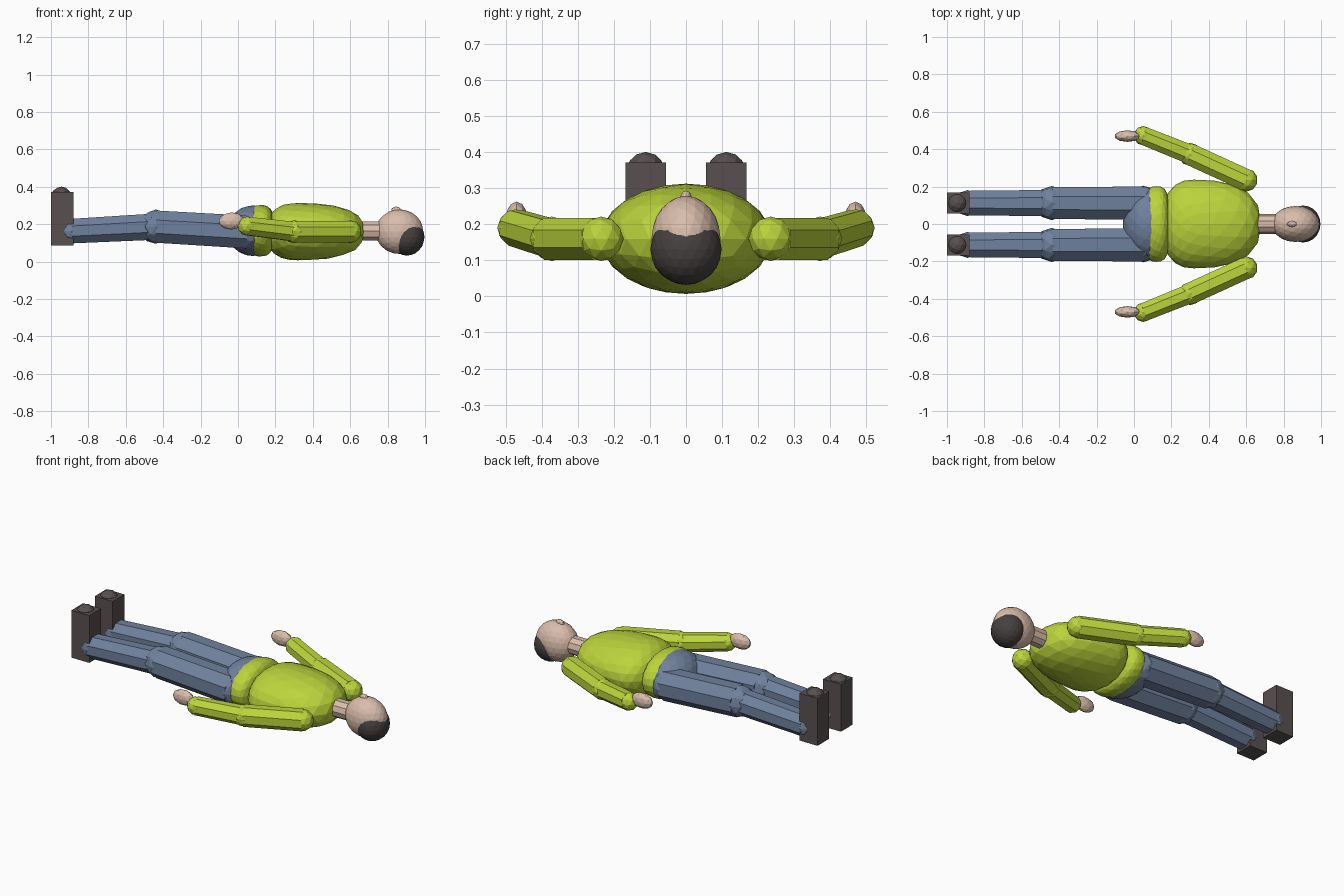
import bpy, bmesh, math
from mathutils import Vector, Matrix

if "Cube" in bpy.data.objects:
    bpy.data.objects.remove(bpy.data.objects["Cube"])


def material(name, rgb):
    m = bpy.data.materials.new(name)
    m.diffuse_color = (*rgb, 1)
    m.use_nodes = True
    m.node_tree.nodes["Principled BSDF"].inputs["Base Color"].default_value = m.diffuse_color
    return m


LIME = material("lime sweater", (0.50, 0.66, 0.045))
DENIM = material("blue denim", (0.16, 0.22, 0.34))
SKIN = material("skin", (0.70, 0.51, 0.41))
BOOT = material("dark brown boot", (0.10, 0.08, 0.08))
HAIR = material("dark hair", (0.062, 0.052, 0.052))


def finish(name, bm, mat):
    me = bpy.data.meshes.new(name)
    bm.to_mesh(me)
    bm.free()
    me.materials.append(mat)
    ob = bpy.data.objects.new(name, me)
    bpy.context.collection.objects.link(ob)
    return ob


def ellipsoid(name, center, half, mat, sub=3, power=2.0, back=None):
    """Icosphere ellipsoid; power > 2 makes it fuller along x, back = half length on the -x side."""
    bm = bmesh.new()
    bmesh.ops.create_icosphere(bm, subdivisions=sub, radius=1)
    for v in bm.verts:
        x, y, z = v.co
        r = math.hypot(y, z)
        k = (1 - min(1, abs(x)) ** power) ** (1 / power) / r if r > 1e-4 else 0
        sx = back if back and x < 0 else half[0]
        v.co = Vector(center) + Vector((x * sx, y * k * half[1], z * k * half[2]))
    return finish(name, bm, mat)


def limb(name, a, b, ra, rb, mat, sides=8):
    """Low-poly tube from a to b with a ball at each end."""
    bm = bmesh.new()
    a, b = Vector(a), Vector(b)
    d = b - a
    turn = d.to_track_quat('Z', 'Y').to_matrix().to_4x4()
    spin = Matrix.Rotation(math.pi / sides, 4, 'Z')
    bmesh.ops.create_cone(bm, cap_ends=True, segments=sides, radius1=ra, radius2=rb, depth=d.length,
                          matrix=Matrix.Translation((a + b) / 2) @ turn @ spin)
    for p, r in ((a, ra), (b, rb)):
        bmesh.ops.create_icosphere(bm, subdivisions=2, radius=r * 0.98,
                                   matrix=Matrix.Translation(p))
    return finish(name, bm, mat)


def box(name, lo, hi, mat):
    bm = bmesh.new()
    lo, hi = Vector(lo), Vector(hi)
    bmesh.ops.create_cube(bm, size=1, matrix=Matrix.Translation((lo + hi) / 2)
                          @ Matrix.Diagonal((*(hi - lo), 1)))
    return finish(name, bm, mat)


# Torso
ellipsoid("chest", (0.32, 0, 0.16), (0.36, 0.237, 0.153), LIME, power=2.5, back=0.17)
ellipsoid("waist", (0.12, 0, 0.165), (0.075, 0.202, 0.137), LIME, power=3)
ellipsoid("pelvis", (0.08, 0, 0.165), (0.14, 0.19, 0.135), DENIM)

# Head
bm = bmesh.new()
bmesh.ops.create_cone(bm, cap_ends=True, segments=10, radius1=0.054, radius2=0.054, depth=0.18,
                      matrix=Matrix.Translation((0.71, 0, 0.163)) @ Matrix.Rotation(math.pi / 2, 4, 'Y'))
finish("neck", bm, SKIN)
ellipsoid("head", (0.863, 0, 0.16), (0.128, 0.096, 0.119), SKIN)
ellipsoid("hair", (0.904, 0, 0.131), (0.093, 0.099, 0.099), HAIR)
ellipsoid("nose", (0.845, 0, 0.275), (0.027, 0.016, 0.019), SKIN, sub=2)

# Limbs, mirrored left and right
for s, side in ((1, "left"), (-1, "right")):
    limb(side + "_upper_arm", (0.60, 0.235 * s, 0.16), (0.30, 0.372 * s, 0.16), 0.063, 0.063, LIME)
    limb(side + "_forearm", (0.30, 0.372 * s, 0.16), (0.05, 0.472 * s, 0.19), 0.056, 0.053, LIME)
    ellipsoid(side + "_hand", (-0.035, 0.47 * s, 0.217), (0.07, 0.031, 0.046), SKIN, sub=2)
    limb(side + "_thigh", (0.05, 0.112 * s, 0.158), (-0.44, 0.112 * s, 0.187), 0.095, 0.093, DENIM)
    limb(side + "_shin", (-0.44, 0.112 * s, 0.187), (-0.89, 0.112 * s, 0.163), 0.076, 0.071, DENIM)
    box(side + "_boot", (-1.0, 0.112 * s - 0.056, 0.085), (-0.88, 0.112 * s + 0.056, 0.372), BOOT)
    ellipsoid(side + "_boot_toe", (-0.945, 0.112 * s, 0.352), (0.053, 0.053, 0.049), BOOT, sub=2)
